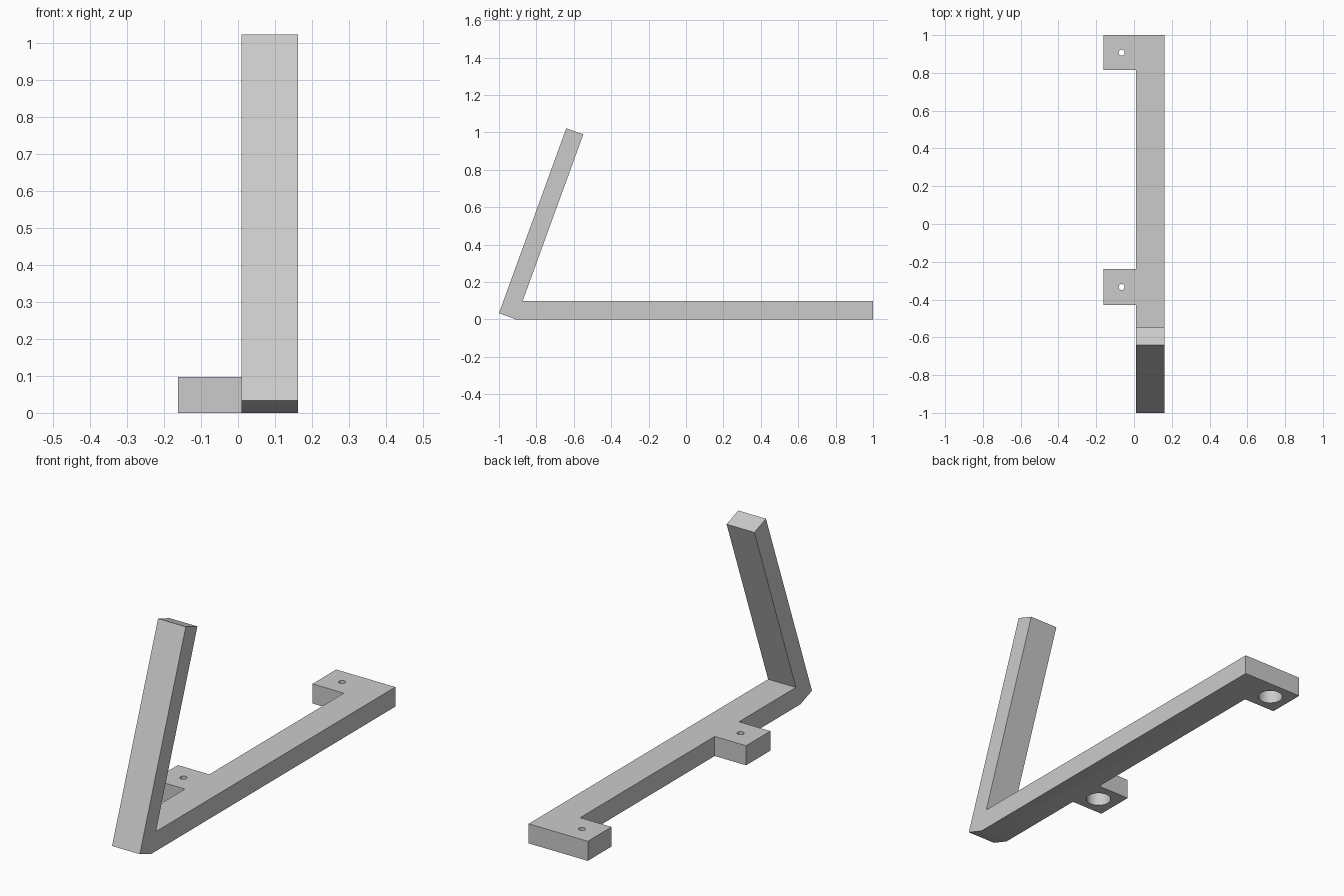
import bpy, bmesh
from mathutils import Matrix

default = bpy.data.objects.get("Cube")
if default:
    bpy.data.objects.remove(default, do_unlink=True)

grey = bpy.data.materials.new("light_grey")
grey.use_nodes = True
grey.diffuse_color = (0.6, 0.6, 0.6, 1)
grey.node_tree.nodes["Principled BSDF"].inputs["Base Color"].default_value = (0.6, 0.6, 0.6, 1)

X_IN, X_OUT, X_TAB, THICK = 0.01, 0.162, -0.162, 0.097
HOLE_X = -0.065
TABS = [(0.814, 1.0), (-0.429, -0.239)]   # y range of each mounting tab


def make_object(name, bm):
    bmesh.ops.recalc_face_normals(bm, faces=bm.faces)
    mesh = bpy.data.meshes.new(name)
    bm.to_mesh(mesh)
    bm.free()
    mesh.materials.append(grey)
    obj = bpy.data.objects.new(name, mesh)
    bpy.context.collection.objects.link(obj)
    return obj


def prism(name, points, depth):
    """Extrude a flat outline along the depth vector."""
    bm = bmesh.new()
    face = bm.faces.new([bm.verts.new(p) for p in points])
    moved = bmesh.ops.extrude_face_region(bm, geom=[face])["geom"]
    bmesh.ops.translate(bm, vec=depth, verts=[v for v in moved if isinstance(v, bmesh.types.BMVert)])
    return make_object(name, bm)


def cylinder(name, radius, y, bottom, top):
    bm = bmesh.new()
    bmesh.ops.create_cone(bm, cap_ends=True, segments=48, radius1=radius, radius2=radius,
                          depth=top - bottom,
                          matrix=Matrix.Translation((HOLE_X, y, (top + bottom) / 2)))
    obj = make_object(name, bm)
    obj.hide_render = True
    return obj


def combine(target, other, operation):
    """Apply a boolean and discard the helper."""
    mod = target.modifiers.new(operation, 'BOOLEAN')
    mod.operation, mod.solver, mod.object = operation, 'EXACT', other
    bpy.context.view_layer.objects.active = target
    bpy.ops.object.modifier_apply(modifier=mod.name)
    bpy.data.objects.remove(other, do_unlink=True)


# Long bar with a leaning upright arm, as one side profile
profile = [(-1, 0.033), (-0.909, 0), (1, 0), (1, THICK),
           (-0.874, THICK), (-0.549, 0.989), (-0.64, 1.022)]
bracket = prism("bracket", [(X_IN, y, z) for y, z in profile], (X_OUT - X_IN, 0, 0))

# Mounting tabs, each with a screw hole and a wider bore underneath
for y0, y1 in TABS:
    x1 = X_IN + 0.05
    outline = [(X_TAB, y0, 0), (x1, y0, 0), (x1, y1, 0), (X_TAB, y1, 0)]
    combine(bracket, prism("mounting_tab", outline, (0, 0, THICK)), 'UNION')
for y0, y1 in TABS:
    mid = (y0 + y1) / 2
    combine(bracket, cylinder("screw_bore", 0.056, mid, -0.05, 0.07), 'DIFFERENCE')
    combine(bracket, cylinder("screw_hole", 0.016, mid, 0.04, 0.15), 'DIFFERENCE')

bpy.ops.object.select_all(action='DESELECT')
bracket.select_set(True)
bpy.context.view_layer.objects.active = bracket
bpy.ops.object.shade_smooth_by_angle(angle=0.5)
